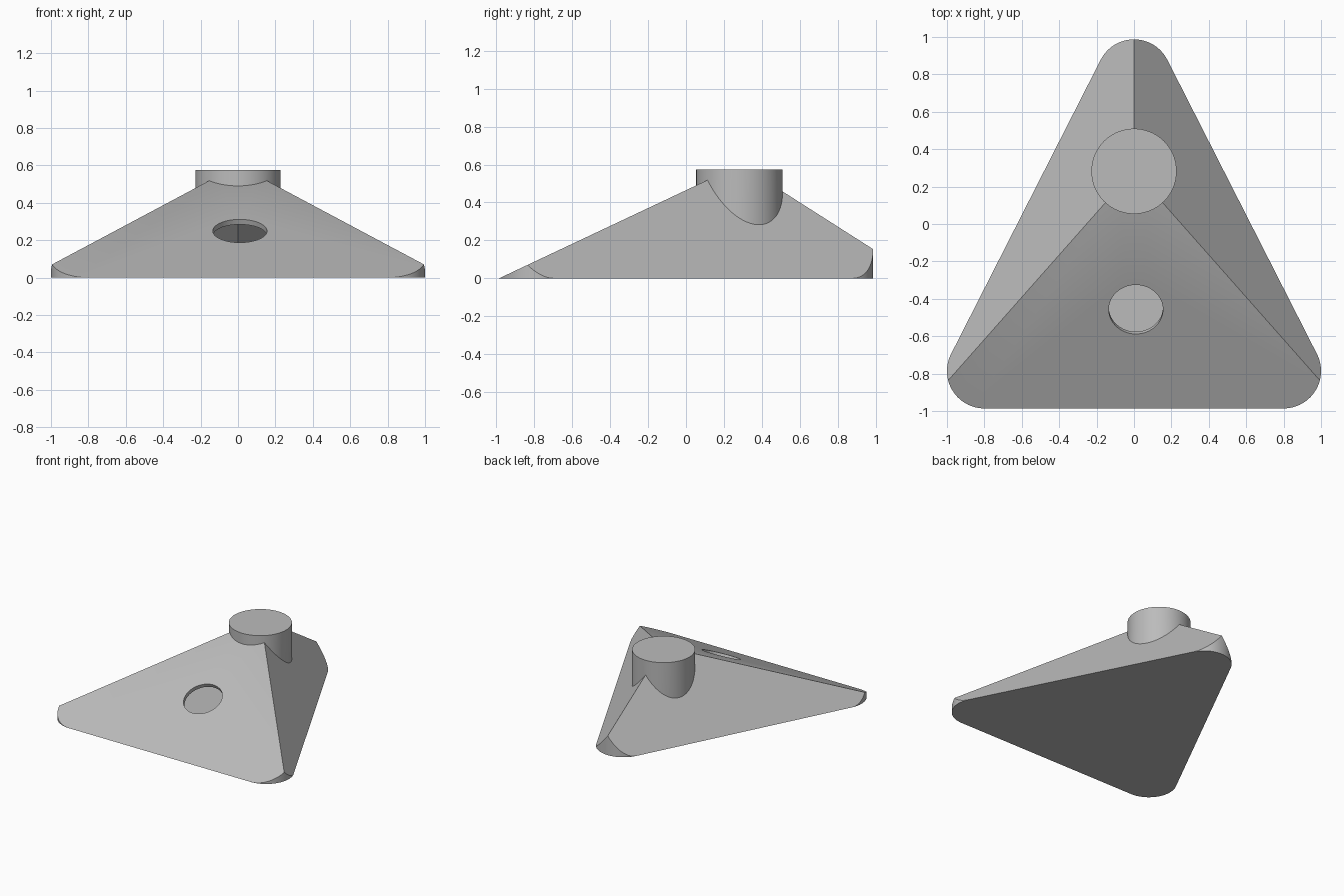
import bpy, bmesh, math
from mathutils import Vector, Matrix

cube = bpy.data.objects.get("Cube")
if cube:
    bpy.data.objects.remove(cube)

APEX = Vector((0, 0.287, 0.6))
RADIUS = 0.2
WALL = 0.03
CORNERS = [Vector((0.8, -0.786, 0)), Vector((0, 0.787, 0)), Vector((-0.8, -0.786, 0))]

grey = bpy.data.materials.new("plain grey")
grey.use_nodes = True
grey.diffuse_color = (0.5, 0.5, 0.5, 1)
grey.node_tree.nodes["Principled BSDF"].inputs["Base Color"].default_value = (0.5, 0.5, 0.5, 1)


def make_object(name, bm):
    bmesh.ops.recalc_face_normals(bm, faces=bm.faces)
    mesh = bpy.data.meshes.new(name)
    bm.to_mesh(mesh)
    bm.free()
    mesh.materials.append(grey)
    obj = bpy.data.objects.new(name, mesh)
    bpy.context.collection.objects.link(obj)
    return obj


def edge_normal(i):
    """Outward horizontal normal of the side after corner i."""
    d = CORNERS[(i + 1) % 3] - CORNERS[i]
    return Vector((d.y, -d.x, 0)).normalized()


def rounded_pyramid(name, inset, top):
    """Rounded triangular prism sliced by three sloping planes, moved in by inset."""
    bm = bmesh.new()
    r = RADIUS - inset
    verts = []
    steps = 28
    for i, centre in enumerate(CORNERS):
        n = edge_normal(i - 1)
        turn = n.angle(edge_normal(i))
        for k in range(steps + 1):
            p = centre + Matrix.Rotation(turn * k / steps, 3, 'Z') @ n * r
            verts.append(bm.verts.new((p.x, p.y, inset)))
    base = bm.faces.new(verts)
    up = bmesh.ops.extrude_face_region(bm, geom=[base], use_keep_orig=True)["geom"]
    for v in up:
        if isinstance(v, bmesh.types.BMVert):
            v.co.z = top
    for i in range(3):
        n = edge_normal(i)
        foot = CORNERS[i] + n * RADIUS
        run = (foot - APEX).dot(n)
        slope = Vector((n.x * APEX.z, n.y * APEX.z, run)).normalized()
        bmesh.ops.bisect_plane(bm, geom=bm.verts[:] + bm.edges[:] + bm.faces[:], dist=1e-5,
                               plane_co=foot - slope * inset, plane_no=slope, clear_outer=True)
        rim = [e for e in bm.edges if e.is_boundary]
        bmesh.ops.edgeloop_fill(bm, edges=rim)
    return make_object(name, bm)


def cylinder(name, radius, depth, matrix):
    bm = bmesh.new()
    bmesh.ops.create_cone(bm, cap_ends=True, segments=72, radius1=radius, radius2=radius,
                          depth=depth, matrix=matrix)
    return make_object(name, bm)


def cut(obj, *cutters):
    for c in cutters:
        mod = obj.modifiers.new("cut", 'BOOLEAN')
        mod.operation = 'DIFFERENCE'
        mod.solver = 'EXACT'
        mod.object = c
    graph = bpy.context.evaluated_depsgraph_get()
    mesh = bpy.data.meshes.new_from_object(obj.evaluated_get(graph))
    obj.modifiers.clear()
    obj.data = mesh


# Hollow body with a round hole square to the front slope
body = rounded_pyramid("body", 0, 0.56)
cavity = rounded_pyramid("cavity_cutter", WALL, 0.53)
run = APEX.y - CORNERS[0].y + RADIUS
tilt = math.atan2(APEX.z, run)
hole_y = -0.457
hole_z = (hole_y - CORNERS[0].y + RADIUS) * APEX.z / run
hole = cylinder("hole_cutter", 0.145, 0.16,
                Matrix.Translation((0.01, hole_y, hole_z)) @ Matrix.Rotation(tilt, 4, 'X'))
cut(body, cavity, hole)

# Round post on the peak, ending inside the body wall
post = cylinder("top_post", 0.228, 0.375, Matrix.Translation((0, 0.282, 0.3875)))
post_trim = rounded_pyramid("post_trim_cutter", 0.012, 0.55)
cut(post, post_trim)

for helper in (cavity, hole, post_trim):
    bpy.data.objects.remove(helper)

bpy.ops.object.select_all(action='DESELECT')
for obj in (body, post):
    obj.select_set(True)
bpy.context.view_layer.objects.active = body
bpy.ops.object.shade_smooth_by_angle()
